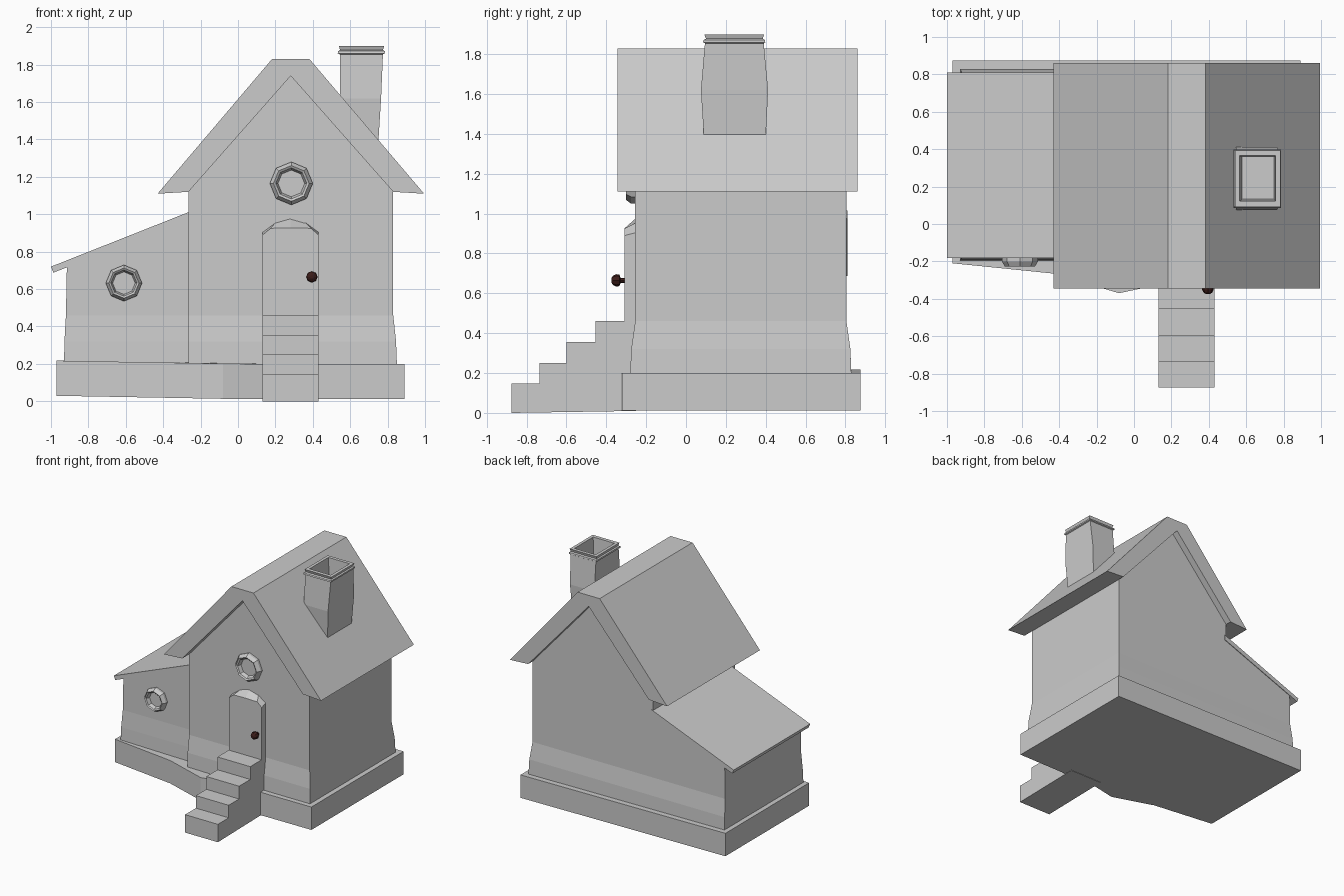
import bpy, bmesh, math


def loft(name, rings, cap_start=True, cap_end=True):
    """Skin a list of equal-length point rings and close the ends."""
    bm = bmesh.new()
    vs = [[bm.verts.new(p) for p in ring] for ring in rings]
    n = len(rings[0])
    for a, b in zip(vs, vs[1:]):
        for i in range(n):
            j = (i + 1) % n
            bm.faces.new((a[i], a[j], b[j], b[i]))
    if cap_start:
        bm.faces.new(vs[0])
    if cap_end:
        bm.faces.new(vs[-1])
    bmesh.ops.remove_doubles(bm, verts=bm.verts, dist=0.0005)
    bmesh.ops.recalc_face_normals(bm, faces=bm.faces)
    mesh = bpy.data.meshes.new(name)
    bm.to_mesh(mesh)
    bm.free()
    obj = bpy.data.objects.new(name, mesh)
    bpy.context.collection.objects.link(obj)
    return obj


def rect(x0, x1, y0, y1, z0, z1=None):
    """Rectangular ring; z0 is the left height, z1 the right height."""
    z1 = z0 if z1 is None else z1
    return [(x0, y0, z0), (x1, y0, z1), (x1, y1, z1), (x0, y1, z0)]


def along_y(points, y0, y1):
    return [[(x, y, z) for x, z in points] for y in (y0, y1)]


def lathe(name, cx, cz, y, profile, sides, cap_start=True):
    """Revolve (radius, forward offset) pairs about a front-facing axis."""
    rings = []
    for r, d in profile:
        ang = [2 * math.pi * i / sides for i in range(sides)]
        rings.append([(cx + r * math.sin(a), y - d, cz + r * math.cos(a)) for a in ang])
    return loft(name, rings, cap_start)


# Foundation slab with an uneven front edge, rising slightly to the left
outline = [(-0.97, -0.21), (-0.43, -0.265), (-0.08, -0.37), (0.13, -0.325),
           (0.89, -0.32), (0.89, 0.875), (-0.97, 0.875)]
loft("foundation", [[(x, y, z + 0.018 * max(0, -x)) for x, y in outline]
                    for z in (0.012, 0.2)])

# Main house walls: flared base, gable top
loft("main_walls", [
    rect(-0.265, 0.85, -0.28, 0.83, 0.19),
    rect(-0.265, 0.845, -0.275, 0.825, 0.32),
    rect(-0.265, 0.83, -0.255, 0.805, 0.46),
    rect(-0.265, 0.83, -0.255, 0.805, 1.12),
    rect(0.282, 0.282, -0.255, 0.805, 1.74)])

# Side annex walls
loft("annex_walls", [
    rect(-0.93, -0.25, -0.195, 0.83, 0.2),
    rect(-0.928, -0.25, -0.19, 0.825, 0.32),
    rect(-0.92, -0.25, -0.18, 0.805, 0.46),
    rect(-0.915, -0.25, -0.18, 0.805, 0.72, 0.98)])

# Roofs
loft("main_roof", along_y(
    [(-0.43, 1.11), (0.182, 1.83), (0.382, 1.83), (0.995, 1.11),
     (0.83, 1.12), (0.282, 1.74), (-0.265, 1.12)], -0.345, 0.86))
loft("annex_roof", along_y(
    [(-1.0, 0.72), (-0.25, 1.017), (-0.25, 0.975), (-0.987, 0.688)], -0.182, 0.81))

# Hollow chimney with a grooved rim
loft("chimney", [
    rect(0.55, 0.75, 0.09, 0.40, 1.38),
    rect(0.545, 0.765, 0.075, 0.412, 1.62),
    rect(0.545, 0.775, 0.095, 0.39, 1.855),
    rect(0.533, 0.785, 0.085, 0.398, 1.86),
    rect(0.535, 0.785, 0.088, 0.396, 1.872),
    rect(0.545, 0.775, 0.1, 0.385, 1.878),
    rect(0.54, 0.782, 0.092, 0.392, 1.9),
    rect(0.565, 0.757, 0.122, 0.365, 1.9),
    rect(0.578, 0.748, 0.133, 0.357, 1.76)])

# Front steps
steps = [(-0.25, 0.01), (-0.875, 0.0)]
for y0, y1, z in ((-0.875, -0.735, 0.147), (-0.735, -0.6, 0.25),
                  (-0.6, -0.455, 0.355), (-0.455, -0.25, 0.46)):
    steps += [(y0, z), (y1, z)]
loft("steps", [[(x, y, z) for y, z in steps] for x in (0.132, 0.43)])

# Door with a sloping arched head
front = [(0.132, 0.4), (0.132, 0.89), (0.175, 0.925), (0.282, 0.927),
         (0.39, 0.925), (0.43, 0.89), (0.43, 0.4)]
back = [(0.132, 0.4), (0.132, 0.905), (0.2, 0.955), (0.282, 0.978),
        (0.362, 0.955), (0.43, 0.905), (0.43, 0.4)]
loft("door", [[(x, -0.308, z) for x, z in front], [(x, -0.25, z) for x, z in back]])

# Octagonal windows: raised frame around a recessed pane
for name, cx, cz, y, r in (("gable_window", 0.285, 1.165, -0.255, 0.115),
                           ("annex_window", -0.61, 0.632, -0.18, 0.097)):
    lathe(name, cx, cz, y, [(r, -0.01), (r, 0.02), (r * 0.83, 0.047),
                            (r * 0.72, 0.04), (r * 0.62, 0.01)], 8)

# Door knob
knob = lathe("door_knob", 0.395, 0.665, -0.308,
             [(0.013, -0.005), (0.013, 0.02), (0.029, 0.027), (0.031, 0.042),
              (0.024, 0.058), (0.01, 0.067)], 8)
mat = bpy.data.materials.new("dark_brown")
mat.diffuse_color = (0.045, 0.012, 0.01, 1)
knob.data.materials.append(mat)
